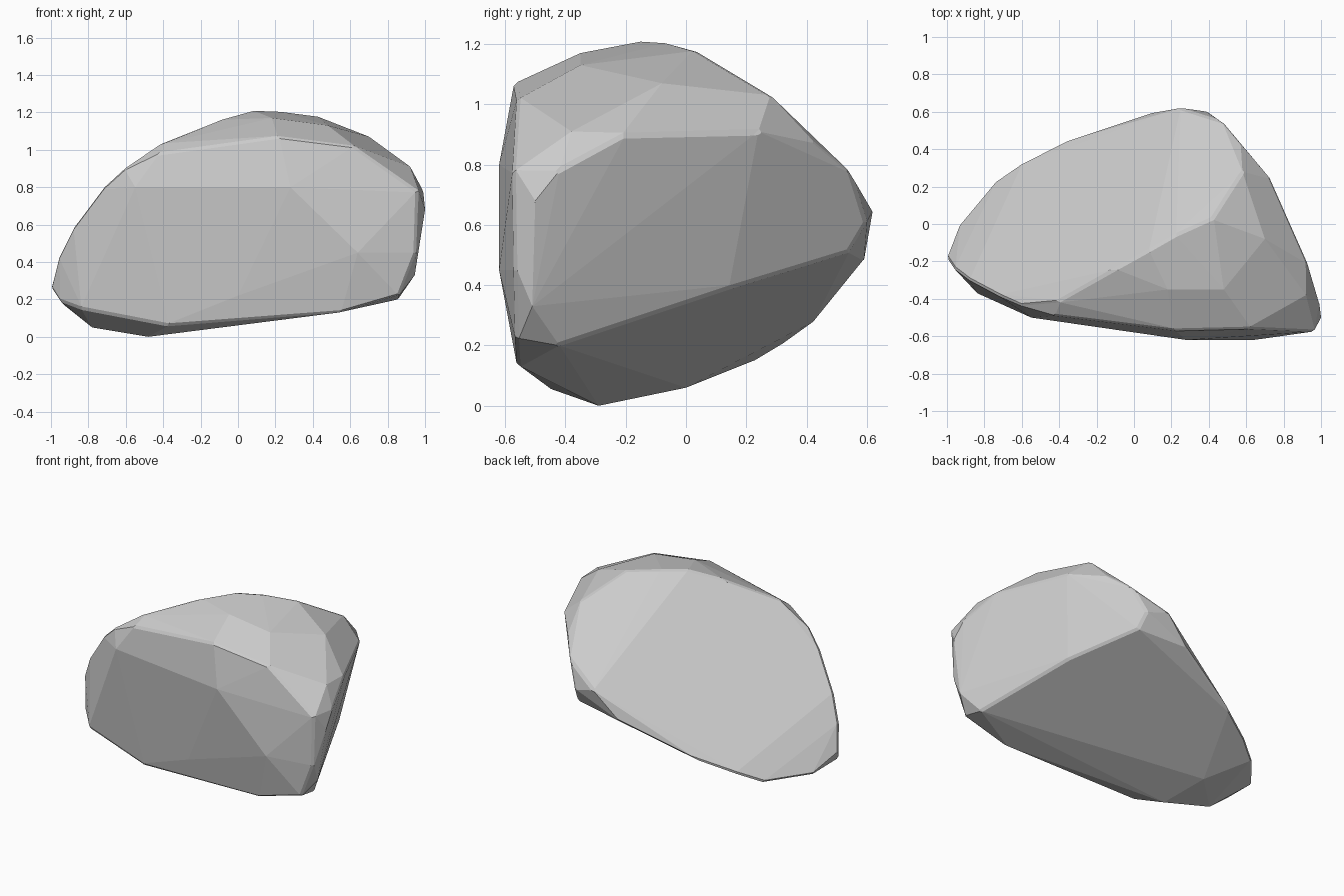
import bpy, bmesh, math

# Corner points of the boulder, grouped by the edge they lie on
back_rim = [(-1, -.18, .27), (-.93, 0, .17), (-.73, .24, .155), (-.6, .33, .21),
            (-.4, .43, .28), (.08, .59, .48), (.25, .62, .65), (.4, .6, .61),
            (.42, .54, .51), (.47, .55, .77)]
ridge = [(-.96, -.24, .43), (-.88, -.3, .59), (-.73, -.38, .79), (-.62, -.43, .89),
         (-.4, -.41, 1.04), (-.1, -.24, 1.16), (.08, -.14, 1.21), (.22, -.06, 1.205),
         (.42, .03, 1.18), (.58, .28, 1.03), (.57, .43, .87)]
top_right = [(.18, -.35, 1.17), (.48, -.35, 1.13), (.7, -.08, 1.07),
             (.22, -.57, 1.07), (.62, -.56, 1.02), (.92, -.38, .91)]
right_face = [(.73, .24, .91), (.925, -.2, .9), (.99, -.42, .78), (1, -.5, .68),
              (.64, .15, .39), (.855, -.42, .2), (.945, -.51, .33)]
front_face = [(-.55, -.5, .8), (-.42, -.49, .98), (.28, -.62, .8), (.64, -.62, .45),
              (.96, -.575, .78), (.95, -.57, .45), (0, -.525, .22), (.86, -.565, .22),
              (-.84, -.37, .15)]
bottom = [(-.48, -.29, 0), (-.37, -.46, .06), (.55, -.56, .13),
          (-.78, -.22, .05), (-.55, 0, .06), (-.95, -.25, .19)]

# Boulder: convex hull, with nearly coplanar facets merged
bm = bmesh.new()
for p in back_rim + ridge + top_right + right_face + front_face + bottom:
    bm.verts.new(p)
bmesh.ops.convex_hull(bm, input=bm.verts)
loose = [v for v in bm.verts if not v.link_faces]
bmesh.ops.delete(bm, geom=loose, context='VERTS')
bmesh.ops.dissolve_limit(bm, angle_limit=math.radians(2), verts=bm.verts, edges=bm.edges)
bmesh.ops.recalc_face_normals(bm, faces=bm.faces)

mesh = bpy.data.meshes.new("boulder")
bm.to_mesh(mesh)
bm.free()
boulder = bpy.data.objects.new("boulder", mesh)
bpy.context.collection.objects.link(boulder)

# Slightly worn edges
bev = boulder.modifiers.new("worn_edges", 'BEVEL')
bev.width = .012
bev.segments = 1
bev.limit_method = 'ANGLE'
bev.angle_limit = math.radians(40)
